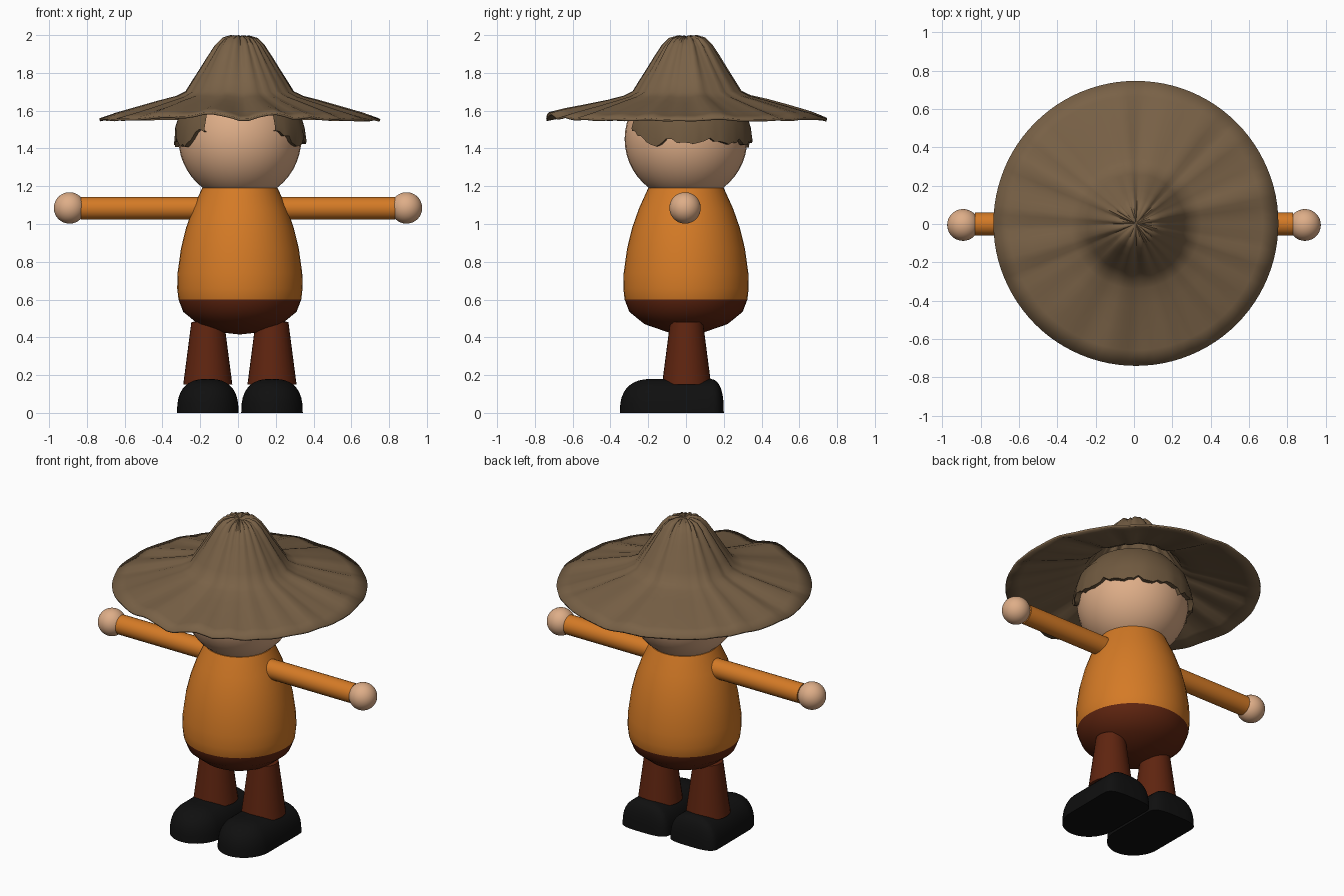
import bpy, bmesh, math, random
from mathutils import Matrix

if "Cube" in bpy.data.objects:
    bpy.data.objects.remove(bpy.data.objects["Cube"])

random.seed(4)
CX = 0.01  # the body sits very slightly right of the origin


def material(name, rgb):
    m = bpy.data.materials.new(name)
    m.diffuse_color = (*rgb, 1)
    m.use_nodes = True
    m.node_tree.nodes["Principled BSDF"].inputs["Base Color"].default_value = m.diffuse_color
    return m


ORANGE = material("orange shirt", (0.66, 0.195, 0.019))
BROWN = material("red brown trousers", (0.115, 0.018, 0.005))
SKIN = material("skin", (0.73, 0.42, 0.245))
BLACK = material("black shoe", (0.005, 0.005, 0.005))
STRAW = material("hat brown", (0.19, 0.12, 0.062))
HAIR = material("hair brown", (0.16, 0.10, 0.05))


def finish(name, bm, mats, loc=(0, 0, 0), angle=40):
    bmesh.ops.remove_doubles(bm, verts=bm.verts, dist=0.0005)
    bmesh.ops.recalc_face_normals(bm, faces=bm.faces)
    me = bpy.data.meshes.new(name)
    bm.to_mesh(me)
    bm.free()
    for m in mats:
        me.materials.append(m)
    ob = bpy.data.objects.new(name, me)
    ob.location = loc
    bpy.context.collection.objects.link(ob)
    bpy.ops.object.select_all(action='DESELECT')
    ob.select_set(True)
    bpy.context.view_layer.objects.active = ob
    bpy.ops.object.shade_smooth_by_angle(angle=math.radians(angle))
    return ob


def loft(rings, closed=True):
    """Skin a list of equally long point rings."""
    bm = bmesh.new()
    rows = [[bm.verts.new(p) for p in ring] for ring in rings]
    n = len(rows[0])
    for a, b in zip(rows, rows[1:]):
        for i in range(n if closed else n - 1):
            j = (i + 1) % n
            bm.faces.new((a[i], a[j], b[j], b[i]))
    return bm


def lathe(profile, n=40):
    return loft([[(r * math.cos(k * math.tau / n), r * math.sin(k * math.tau / n), z)
                  for k in range(n)] for r, z in profile])


def ball(name, radius, loc, mat):
    bm = bmesh.new()
    bmesh.ops.create_uvsphere(bm, u_segments=36, v_segments=24, radius=radius)
    return finish(name, bm, [mat], loc)


# Torso: shirt above the waistline, trousers below
bm = lathe([(0, 0.415), (0.09, 0.425), (0.22, 0.47), (0.3, 0.535), (0.325, 0.6),
            (0.332, 0.66), (0.33, 0.74), (0.312, 0.87), (0.285, 0.98),
            (0.25, 1.08), (0.2, 1.19), (0, 1.2)])
for f in bm.faces:
    f.material_index = 0 if f.calc_center_median().z > 0.6 else 1
finish("torso", bm, [ORANGE, BROWN], (CX, 0, 0))

# Head
ball("head", 0.325, (CX, 0, 1.45), SKIN)


# Shoe: rounded toe, squarer heel, domed top
def shoe_ring(s):
    z = 0.18 * max(0, 1 - s ** 2.6) ** (1 / 2.6)
    pts = []
    for k in range(40):
        c, d = math.cos(k * math.tau / 40), math.sin(k * math.tau / 40)
        if d < 0:   # toe
            pts.append((0.163 * s * c, -0.17 + 0.18 * s * d, z))
        else:       # heel
            x = math.copysign(abs(c) ** 0.6, c)
            pts.append((0.163 * s * x, 0.12 + 0.08 * s * d ** 0.6, z))
    return pts


# Arms, hands, legs and shoes on both sides
for side, label in ((-1, "left"), (1, "right")):
    arm = lathe([(0, 0.15), (0.06, 0.15), (0.06, 0.83), (0, 0.83)], 24)
    bmesh.ops.transform(arm, matrix=Matrix.Rotation(side * math.pi / 2, 4, 'Y'), verts=arm.verts)
    finish(label + "_arm", arm, [ORANGE], (0, 0, 1.083))
    ball(label + "_hand", 0.083, (side * 0.892, -0.005, 1.085), SKIN)

    fx = CX + side * 0.17
    leg = lathe([(0, 0.15), (0.13, 0.15), (0.087, 0.48), (0, 0.5)], 28)
    finish(label + "_leg", leg, [BROWN], (fx, 0.003, 0))

    levels = [0] + [math.sin(t * math.pi / 20) for t in range(1, 11)]
    flat = [(x, y, 0) for x, y, z in shoe_ring(0)]
    shoe = loft([shoe_ring(s) for s in levels] + [flat])
    finish(label + "_shoe", shoe, [BLACK], (fx, 0, 0))

# Hair: ragged band round the sides and back, open over the face
N = 60
inner, low, mid, high, top = [], [], [], [], []
for k in range(N + 1):
    a = math.radians(-90 + 33 + k * 294 / N)
    c, s = math.cos(a), math.sin(a)
    edge = min(k, N - k)
    z = 1.425 + random.uniform(-0.01, 0.02) + 0.012 * math.sin(k * 0.9)
    z += max(0, 4 - edge) * 0.018
    flare = 0.345 + random.uniform(-0.005, 0.012)
    inner.append((0.31 * c, 0.31 * s, z))
    low.append((flare * c, flare * s, z))
    mid.append((0.343 * c, 0.343 * s, 1.51))
    high.append((0.315 * c, 0.315 * s, 1.6))
    top.append((0.24 * c, 0.24 * s, 1.69))
finish("hair", loft([inner, low, mid, high, top], closed=False), [HAIR], (CX, 0, 0), 50)

# Hat: creased floppy brim and a soft crown, (radius, height, crease size)
N = 96
hat_profile = [(0.742, 1.553, 0.005), (0.66, 1.577, 0.012), (0.55, 1.607, 0.014),
               (0.43, 1.642, 0.012), (0.34, 1.668, 0.007), (0.285, 1.695, 0.004),
               (0.25, 1.75, 0.004), (0.21, 1.81, 0.005), (0.165, 1.88, 0.006),
               (0.125, 1.94, 0.006), (0.09, 1.975, 0.006), (0.045, 1.988, 0.006),
               (0, 1.982, 0)]
raw = [random.uniform(-1, 1) for k in range(N)]
crease = [(raw[k - 1] + 2 * raw[k] + raw[(k + 1) % N]) / 2.6 for k in range(N)]
rings = []
for r, z, amp in hat_profile:
    ring = []
    for k in range(N):
        a = k * math.tau / N
        d = amp * crease[k]
        # the front of the brim is turned up a little
        lift = max(0, -math.sin(a) - 0.75) * 4 * max(0, r - 0.45) * 0.07
        lift *= 1 + 0.8 * crease[k]
        rr = r + (d if r < 0.3 else 0)
        ring.append((rr * math.cos(a), rr * math.sin(a), z + d + lift))
    rings.append(ring)
hat = finish("hat", loft(rings), [STRAW], (CX, 0.003, 0), 60)
thick = hat.modifiers.new("thickness", 'SOLIDIFY')
thick.thickness = 0.012
thick.offset = 0
